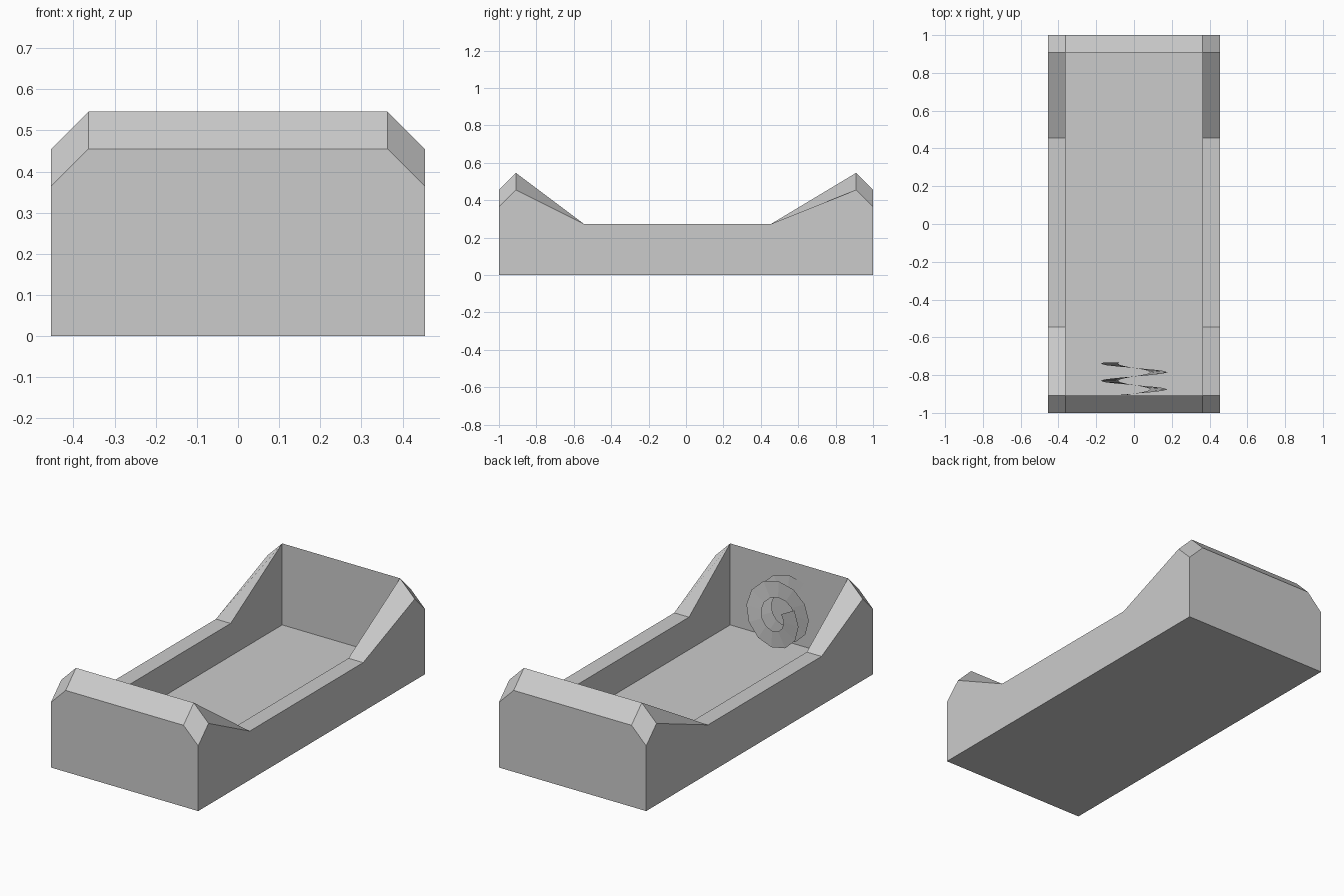
import bpy, bmesh
from math import cos, sin, radians

if "Cube" in bpy.data.objects:
    bpy.data.objects.remove(bpy.data.objects["Cube"])

U = 1 / 11                      # wall thickness and base measure
XO, XI = 5 * U, 4 * U           # outer and inner half widths


def finish(bm, name, fix_normals=True):
    if fix_normals:
        bmesh.ops.recalc_face_normals(bm, faces=bm.faces[:])
    me = bpy.data.meshes.new(name)
    bm.to_mesh(me)
    bm.free()
    ob = bpy.data.objects.new(name, me)
    bpy.context.collection.objects.link(ob)
    return ob


# Tray: cross-sections along y as (y, outer rim height, inner rim height)
stations = [(-11, 4, 5), (-10, 5, 6), (-6, 3, 3), (5, 3, 3), (10, 5, 6), (11, 4, 5)]
bm = bmesh.new()
rings = []
for y, zo, zi in stations:
    section = [(-XO, 0), (-XO, zo * U), (-XI, zi * U), (XI, zi * U), (XO, zo * U), (XO, 0)]
    rings.append([bm.verts.new((x, y * U, z)) for x, z in section])
last = len(rings) - 2
for i, (a, b) in enumerate(zip(rings, rings[1:])):
    for j in range(6):
        if j == 2 and 0 < i < last:     # open top over the pocket
            continue
        k = (j + 1) % 6
        bm.faces.new((a[j], a[k], b[k], b[j]))
bm.faces.new(rings[0])
bm.faces.new(rings[-1])

# Pocket: long walls, end walls and floor
inner = rings[1:-1]
floor = {s: [bm.verts.new((s * XI, y, U)) for y in (-10 * U, 10 * U)] for s in (-1, 1)}
for s, j in ((-1, 2), (1, 3)):
    bm.faces.new([r[j] for r in inner] + [floor[s][1], floor[s][0]])
for e, r in ((0, inner[0]), (1, inner[-1])):
    bm.faces.new((r[2], r[3], floor[1][e], floor[-1][e]))
bm.faces.new((floor[-1][0], floor[1][0], floor[1][1], floor[-1][1]))
finish(bm, "tray_body")

# Coil: flat helical ribbon against the inside of the front wall
bm = bmesh.new()
prev = None
SEG, PITCH, ZC = 12, U, 0.295
for i in range(2 * SEG):
    a = radians(28) - radians(360 / SEG) * i
    y = -0.732 - PITCH * i / SEG
    cur = [bm.verts.new((-r * cos(a), y, ZC + r * sin(a))) for r in (0.085, 0.177)]
    if prev:
        bm.faces.new((prev[0], prev[1], cur[1], cur[0]))
    prev = cur
finish(bm, "coil_ribbon")
